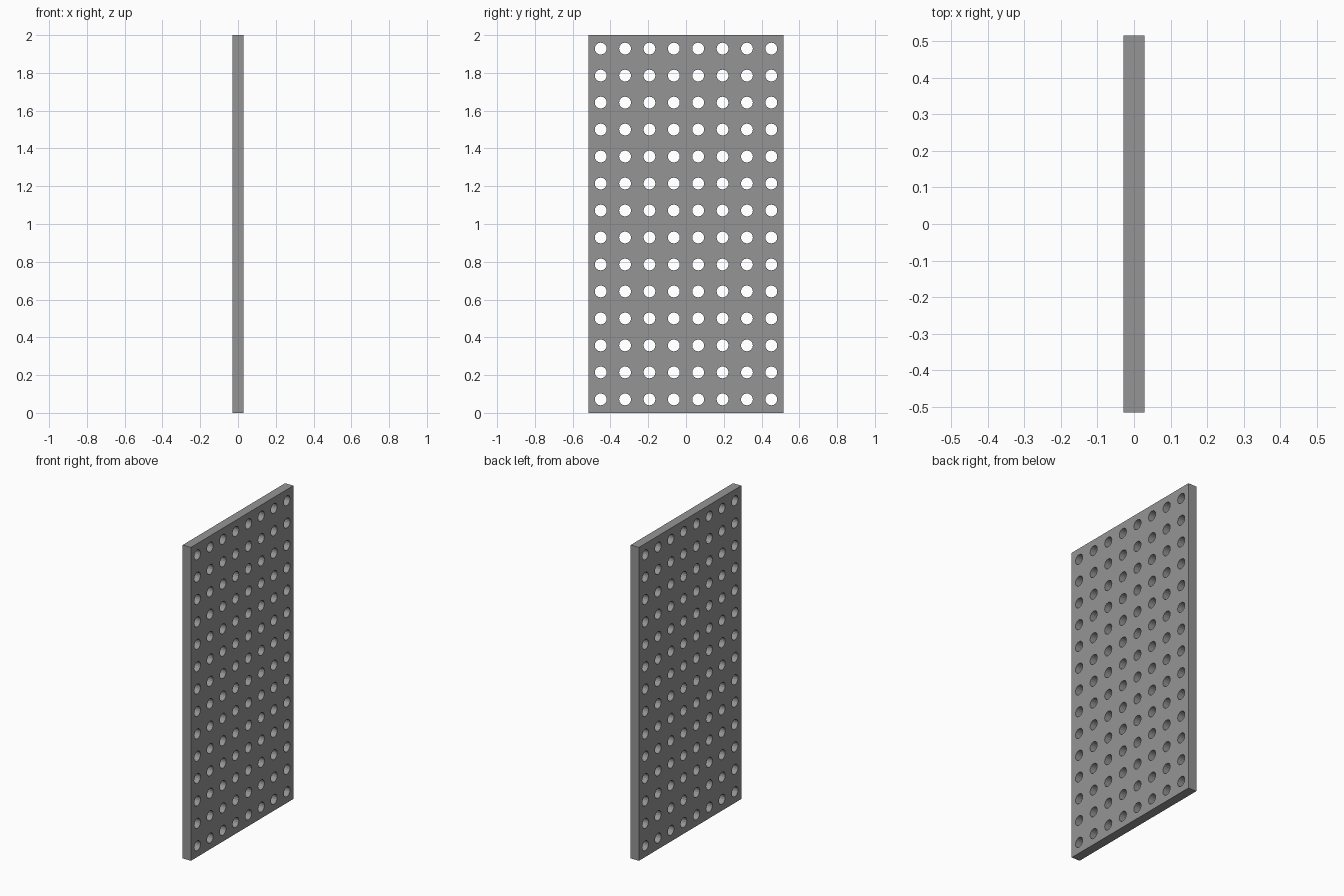
import bpy, bmesh, math

if "Cube" in bpy.data.objects:
    bpy.data.objects.remove(bpy.data.objects["Cube"])

COLS, ROWS, SIDES = 8, 14, 16
WIDTH, HEIGHT, THICK, RADIUS = 1.032, 2.0, 0.058, 0.0315
hy, hz = WIDTH / COLS / 2, HEIGHT / ROWS / 2

grey = bpy.data.materials.new("mid grey")
grey.diffuse_color = (0.3, 0.3, 0.3, 1)
grey.use_nodes = True
grey.node_tree.nodes["Principled BSDF"].inputs["Base Color"].default_value = grey.diffuse_color

bm = bmesh.new()


def holed_cell(cy, cz):
    """One rectangular tile of the sheet with a round hole in its middle."""
    inner, outer = [], []
    for k in range(SIDES):
        a = 2 * math.pi * k / SIDES
        c, s = math.cos(a), math.sin(a)
        m = max(abs(c), abs(s))
        x = -THICK / 2
        inner.append(bm.verts.new((x, cy + RADIUS * c, cz + RADIUS * s)))
        outer.append(bm.verts.new((x, cy + hy * c / m, cz + hz * s / m)))
    for k in range(SIDES):
        n = (k + 1) % SIDES
        bm.faces.new((inner[k], outer[k], outer[n], inner[n]))


# Perforated sheet, tile by tile
for i in range(COLS):
    for j in range(ROWS):
        holed_cell((2 * i + 1) * hy - WIDTH / 2, (2 * j + 1) * hz)
bmesh.ops.remove_doubles(bm, verts=bm.verts, dist=0.0005)

# Thickness: extruding also makes the rim and the hole walls
ext = bmesh.ops.extrude_face_region(bm, geom=bm.faces[:], use_keep_orig=True)
moved = [g for g in ext["geom"] if isinstance(g, bmesh.types.BMVert)]
bmesh.ops.translate(bm, verts=moved, vec=(THICK, 0, 0))
bmesh.ops.recalc_face_normals(bm, faces=bm.faces[:])

mesh = bpy.data.meshes.new("perforated_panel")
bm.to_mesh(mesh)
bm.free()
mesh.materials.append(grey)
panel = bpy.data.objects.new("perforated_panel", mesh)
bpy.context.collection.objects.link(panel)
